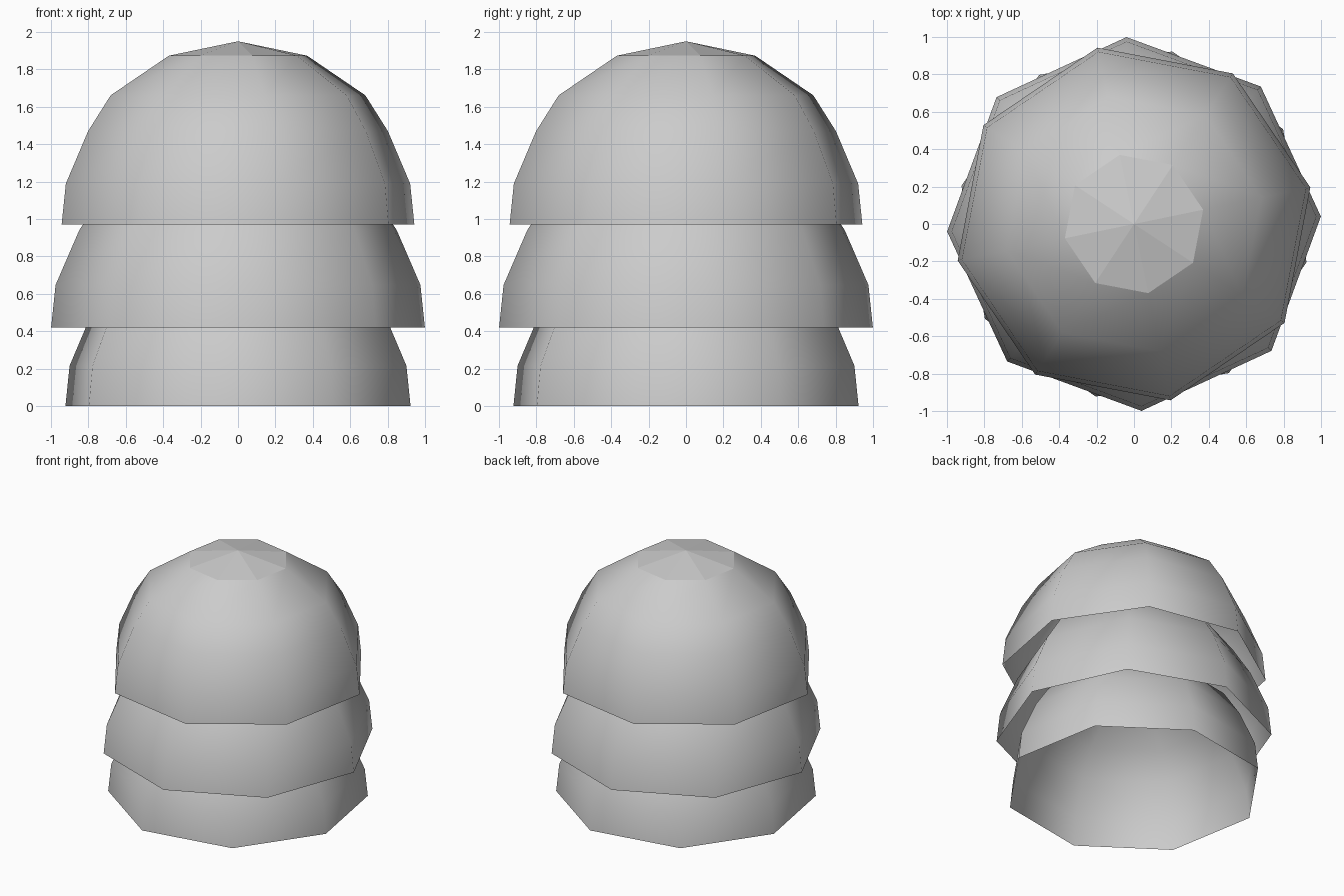
import bpy
import bmesh
from math import cos, sin, radians, tau

cube = bpy.data.objects.get("Cube")
if cube:
    bpy.data.objects.remove(cube, do_unlink=True)

# Single matte grey
GREY = (0.6, 0.6, 0.6, 1.0)
grey = bpy.data.materials.new("light_grey")
grey.use_nodes = True
grey.diffuse_color = GREY
bsdf = next(n for n in grey.node_tree.nodes if n.type == "BSDF_PRINCIPLED")
bsdf.inputs["Base Color"].default_value = GREY

SIDES = 8
# Dome profile, rim to shoulder: (radius, height), rim radius 1
PROFILE = [(1.0, 0.0), (0.976, 0.228), (0.85, 0.519), (0.722, 0.718), (0.392, 0.938)]
APEX = 1.018


def dome(name, base, radius, turn):
    """Open eight-sided shell with a smooth wall and a faceted cap."""
    bm = bmesh.new()
    rings = []
    for r, h in PROFILE:
        angles = [radians(turn) + tau * i / SIDES for i in range(SIDES)]
        rings.append([bm.verts.new((radius * r * cos(a), radius * r * sin(a),
                                    base + radius * h)) for a in angles])
    tip = bm.verts.new((0, 0, base + radius * APEX))
    for i in range(SIDES):
        j = (i + 1) % SIDES
        for low, high in zip(rings, rings[1:]):
            bm.faces.new((low[i], low[j], high[j], high[i])).smooth = True
        bm.faces.new((rings[-1][i], rings[-1][j], tip)).smooth = False
    mesh = bpy.data.meshes.new(name)
    bm.to_mesh(mesh)
    bm.free()
    mesh.materials.append(grey)
    obj = bpy.data.objects.new(name, mesh)
    bpy.context.collection.objects.link(obj)
    return obj


# Three nested domes, each twisted against the next
dome("bottom_dome", 0.0, 0.945, -12.5)
dome("middle_dome", 0.42, 1.0, 2.3)
dome("top_dome", 0.97, 0.963, 11.7)
